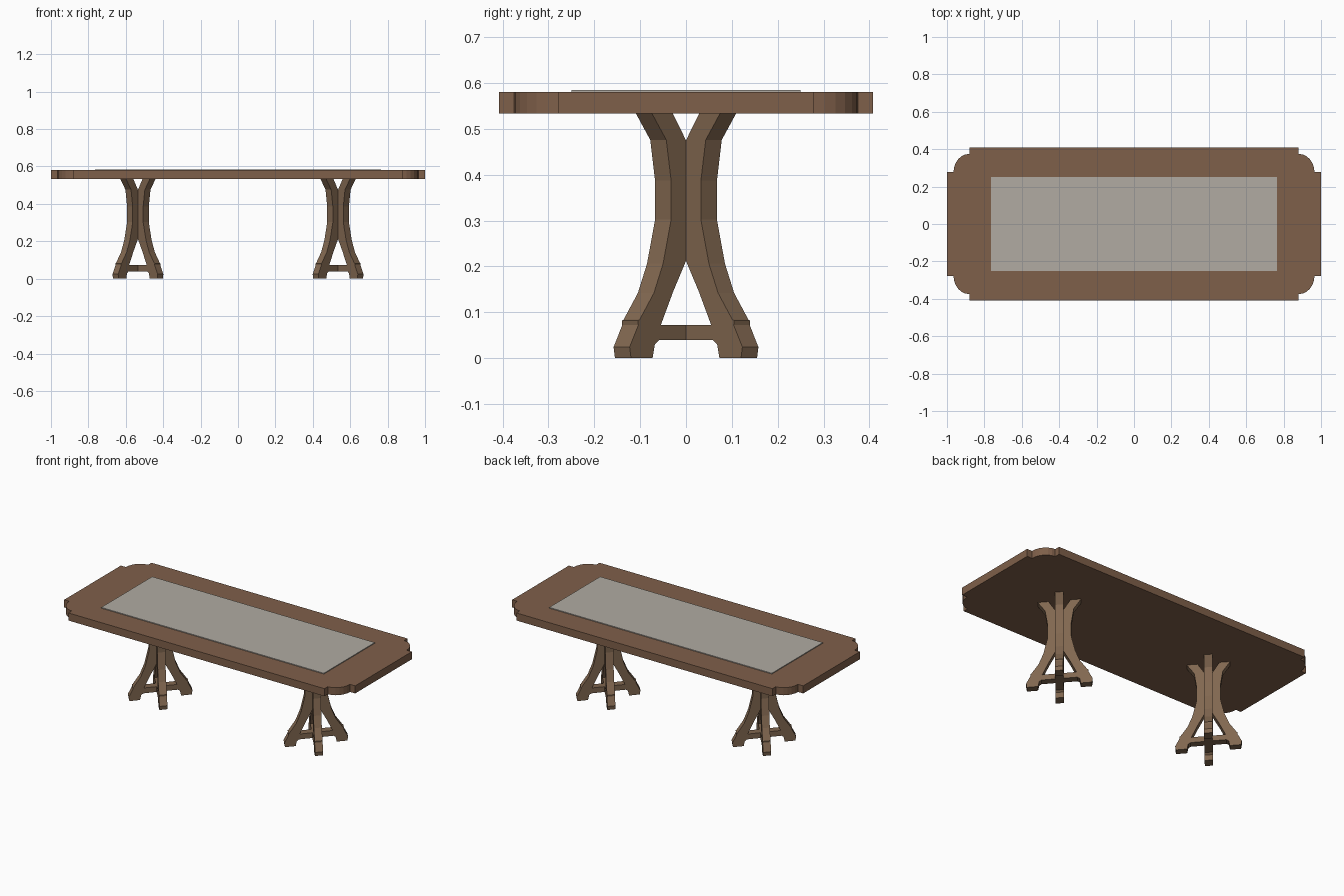
import bpy, bmesh, math

if "Cube" in bpy.data.objects:
    bpy.data.objects.remove(bpy.data.objects["Cube"])


def material(name, rgb):
    m = bpy.data.materials.new(name)
    m.diffuse_color = (*rgb, 1)
    m.use_nodes = True
    m.node_tree.nodes["Principled BSDF"].inputs["Base Color"].default_value = m.diffuse_color
    return m


WOOD_TOP = material("brown_wood", (0.212, 0.116, 0.068))
WOOD_LEG = material("leg_wood", (0.220, 0.136, 0.080))
GREY = material("grey_inlay", (0.440, 0.410, 0.365))


def finish(bm, name, mat):
    bmesh.ops.recalc_face_normals(bm, faces=bm.faces)
    me = bpy.data.meshes.new(name)
    bm.to_mesh(me)
    bm.free()
    me.materials.append(mat)
    ob = bpy.data.objects.new(name, me)
    bpy.context.collection.objects.link(ob)
    return ob


def prism(bm, low, high, skip=lambda i: False):
    """Close two matching outlines into a solid, optionally leaving sides open."""
    a = [bm.verts.new(p) for p in low]
    b = [bm.verts.new(p) for p in high]
    bm.faces.new(a)
    bm.faces.new(b[::-1])
    n = len(a)
    for i in range(n):
        if not skip(i):
            j = (i + 1) % n
            bm.faces.new((a[i], b[i], b[j], a[j]))


def slab(name, outline, z0, z1, mat):
    bm = bmesh.new()
    prism(bm, [(x, y, z0) for x, y in outline], [(x, y, z1) for x, y in outline])
    finish(bm, name, mat)


# tabletop with stepped, rounded corners
corner = [(1.0, 0.278)]
for i in range(7):
    t = math.radians(15 * i)
    corner.append((0.88 + 0.085 * math.cos(t), 0.278 + 0.097 * math.sin(t)))
corner.append((0.88, 0.408))
outline = []
for sx, sy in ((1, 1), (-1, 1), (-1, -1), (1, -1)):
    pts = [(sx * x, sy * y) for x, y in corner]
    outline += pts if sx * sy > 0 else pts[::-1]
slab("tabletop", outline, 0.533, 0.58, WOOD_TOP)

# thin inlaid panel
slab("top_inlay", [(-0.765, -0.25), (0.765, -0.25), (0.765, 0.25), (-0.765, 0.25)],
     0.579, 0.585, GREY)

# leg profile: outer curve, foot, stretcher half, inner curve (offset, height)
W = 0.0175
outer = [(0.109, 0.533), (0.078, 0.476), (0.0675, 0.387), (0.0675, 0.302),
         (0.085, 0.206), (0.105, 0.142), (0.136, 0.084), (0.140, 0.082),
         (0.139, 0.072), (0.158, 0.024), (0.155, 0.0)]
outer = [(s - W, z) for s, z in outer]
inner = [(0.0905, 0.0), (0.0855, 0.03), (0.076, 0.039), (0.0, 0.039), (0.0, 0.072),
         (0.0725, 0.072), (0.0455, 0.145), (0.0175, 0.212), (0.0, 0.26),
         (0.0, 0.435), (0.0175, 0.475), (0.046, 0.533)]
profile = outer + inner


def on_axis(i):
    return profile[i][0] == 0 and profile[(i + 1) % len(profile)][0] == 0


# two pedestals, each of four diagonal curved legs
for side, cx in (("left", -0.535), ("right", 0.535)):
    bm = bmesh.new()
    for sx in (-1, 1):
        for sy in (-1, 1):
            faces = [[(cx + 0.86 * sx * (s - w), sy * (s + w), z) for s, z in profile]
                     for w in (-W, W)]
            prism(bm, faces[0], faces[1], on_axis)
    bmesh.ops.remove_doubles(bm, verts=bm.verts, dist=0.0001)
    finish(bm, side + "_pedestal", WOOD_LEG)
